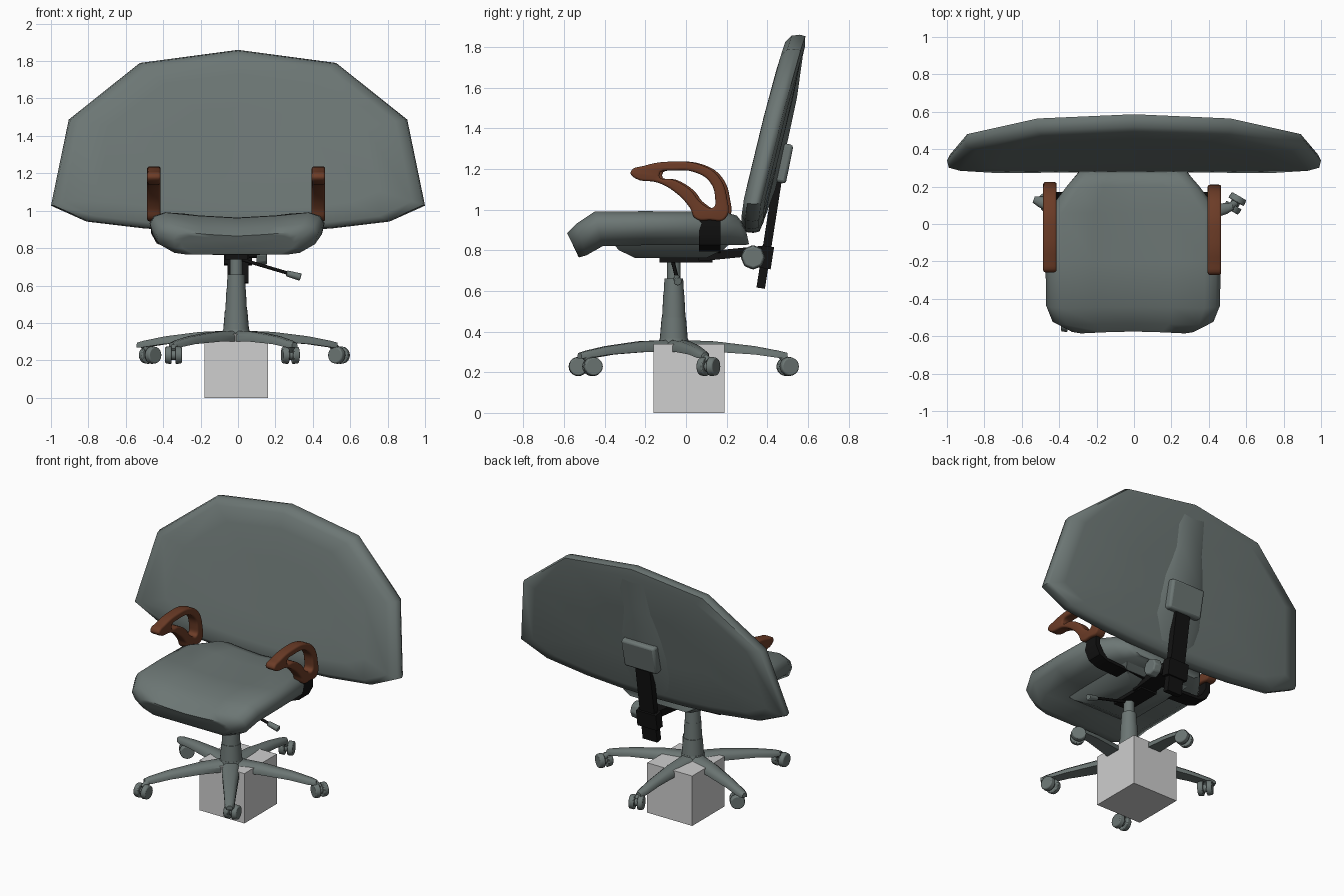
import bpy, bmesh, math
from mathutils import Matrix, Vector

if "Cube" in bpy.data.objects:
    bpy.data.objects.remove(bpy.data.objects["Cube"])

CX, CY = -0.01, -0.06          # axis of the swivel column


def material(name, rgb):
    m = bpy.data.materials.new(name)
    m.diffuse_color = (*rgb, 1)
    m.use_nodes = True
    m.node_tree.nodes["Principled BSDF"].inputs["Base Color"].default_value = m.diffuse_color
    return m


GREY = material("slate grey", (0.15, 0.182, 0.175))
BLACK = material("black", (0.006, 0.006, 0.006))
BROWN = material("brown wood", (0.15, 0.045, 0.02))
PALE = material("pale grey", (0.62, 0.62, 0.62))


def finish(name, bm, mat, angle=40, bevel=0.0):
    bmesh.ops.recalc_face_normals(bm, faces=bm.faces)
    me = bpy.data.meshes.new(name)
    bm.to_mesh(me)
    bm.free()
    ob = bpy.data.objects.new(name, me)
    bpy.context.collection.objects.link(ob)
    me.materials.append(mat)
    if bevel:
        b = ob.modifiers.new("bevel", 'BEVEL')
        b.width, b.segments = bevel, 2
    bpy.ops.object.select_all(action='DESELECT')
    ob.select_set(True)
    bpy.context.view_layer.objects.active = ob
    bpy.ops.object.shade_smooth_by_angle(angle=math.radians(angle))
    return ob


def loft(name, rings, mat, angle=40, bevel=0.0):
    bm = bmesh.new()
    rows = [[bm.verts.new(p) for p in r] for r in rings]
    n = len(rows[0])
    for a, b in zip(rows, rows[1:]):
        for i in range(n):
            j = (i + 1) % n
            bm.faces.new((a[i], a[j], b[j], b[i]))
    bm.faces.new(rows[0])
    bm.faces.new(rows[-1])
    return finish(name, bm, mat, angle, bevel)


def box(name, centre, size, mat, tilt=0.0, bevel=0.0):
    bm = bmesh.new()
    bmesh.ops.create_cube(bm, size=1, matrix=Matrix.Translation(centre)
                          @ Matrix.Rotation(-tilt, 4, 'X') @ Matrix.Diagonal((*size, 1)))
    return finish(name, bm, mat, 40, bevel)


def rod(name, a, b, r1, r2, mat, sides=20, bevel=0.0):
    a, b = Vector(a), Vector(b)
    d = b - a
    bm = bmesh.new()
    bmesh.ops.create_cone(bm, cap_ends=True, segments=sides, radius1=r1, radius2=r2, depth=d.length,
                          matrix=Matrix.Translation((a + b) / 2) @ d.to_track_quat('Z', 'Y').to_matrix().to_4x4())
    return finish(name, bm, mat, 40, bevel)


# Pedestal block under the base
box("pedestal_block", (-0.01, 0.015, 0.17), (0.34, 0.35, 0.34), PALE)

# Five-armed base with twin-wheel casters
rod("base_hub", (CX, CY, 0.30), (CX, CY, 0.365), 0.085, 0.07, GREY)
casters = [(0.28, -0.46, 10), (0.54, 0.11, 60), (0.02, 0.50, 20), (-0.47, 0.12, 130), (-0.345, -0.53, 0)]
leg_sections = [(0, .06, .36, .30), (.2, .05, .352, .30), (.4, .037, .328, .287),
                (.52, .03, .305, .27), (.56, .018, .295, .268)]
for k, (wx, wy, axis) in enumerate(casters):
    turn = Matrix.Translation((CX, CY, 0)) @ Matrix.Rotation(math.radians(-56 + 72 * k), 4, 'Z')
    rings = [[turn @ Vector(p) for p in
              ((r, -w, zb), (r, -w, zb + .6 * (zt - zb)), (r, -w * .5, zt),
               (r, w * .5, zt), (r, w, zb + .6 * (zt - zb)), (r, w, zb))]
             for r, w, zt, zb in leg_sections]
    loft(f"base_leg_{k}", rings, GREY, 50)
    t = math.radians(axis)
    d = Vector((math.cos(t), math.sin(t), 0))
    c = Vector((wx, wy, 0.228))
    for s in (-1, 1):
        rod(f"caster_wheel_{k}_{s}", c + d * s * .01, c + d * s * .045, .048, .044, GREY, 20, .006)
    rod(f"caster_axle_{k}", c - d * .02, c + d * .02, .025, .025, GREY, 12)
    tip = turn @ Vector((.53, 0, .285))
    rod(f"caster_stem_{k}", (c + Vector((0, 0, .02))), tip, .02, .02, GREY, 12)

# Telescopic column
for i, (z0, z1, r0, r1) in enumerate([(.35, .47, .07, .06), (.46, .58, .058, .052),
                                      (.57, .66, .051, .046), (.65, .80, .034, .032)]):
    rod(f"column_stage_{i}", (CX, CY, z0), (CX, CY, z1), r0, r1, GREY, 24)


# Seat cushion with drooping front edge and dished top
def seat_ring(yt, yb, w, zt, zb):
    half = [(.78, 0), (.97, .3), (1, .65), (.95, .88), (.82, 1), (.45, .9), (0, .83)]
    prof = half + [(-u, v) for u, v in half[-2::-1]]
    return [(CX + .005 + u * w, yb + (yt - yb) * v, zb + (zt - zb) * v) for u, v in prof]


loft("seat", [seat_ring(*s) for s in [
    (-.575, -.53, .30, .865, .77), (-.585, -.525, .34, .885, .765), (-.54, -.49, .43, .93, .775),
    (-.45, -.41, .465, .99, .82), (-.2, -.2, .468, .992, .825), (.06, .06, .462, .99, .825),
    (.20, .22, .35, .985, .825), (.25, .29, .30, .97, .825), (.29, .31, .27, .92, .83)]], GREY, 60)

# Pan under the seat
loft("seat_pan", [[(CX + sx * w, y0 if sy < 0 else y1, z) for sx, sy in ((-1, -1), (1, -1), (1, 1), (-1, 1))]
                  for w, y0, y1, z in ((.25, -.36, .22, .835), (.22, -.33, .18, .80), (.12, -.25, .10, .762))],
     GREY, 30)

# Backrest: wide faceted outline, leaned back and slightly wrapped forward
right = [(0, 1.86), (.525, 1.79), (.905, 1.487), (1, 1.027), (.81, .942), (.5, .905), (.25, .89)]
outline = right + [(0, .885)] + [(-x, z) for x, z in right[:0:-1]]


def back_y(x, z):
    return .275 + .235 * (z - .9) - .025 * x * x


def back_ring(s, off):
    pts = [(x * s, 1.35 + (z - 1.35) * s) for x, z in outline]
    return [(x, back_y(x, z) + off, z) for x, z in pts]


loft("backrest", [back_ring(.4, -.012), back_ring(.75, -.012), back_ring(.93, -.004), back_ring(.99, .02),
                  back_ring(1, .06), back_ring(.985, .088), back_ring(.88, .098), back_ring(.4, .1)], GREY, 60)

# Raised spine on the rear of the backrest
loft("back_spine", [[(sx * w * f, back_y(0, z) + o, z) for sx, f, o in
                     ((-1, 1, .085), (-1, .6, d), (1, .6, d), (1, 1, .085))]
                    for w, z, d in ((.16, .93, .095), (.2, 1.1, .118), (.17, 1.35, .122),
                                    (.12, 1.55, .118), (.13, 1.78, .096))], GREY, 60)

# Back support: bracket, upright bar, clamp and spine carrier
box("back_bracket", (0, .468, 1.23), (.25, .085, .195), GREY, .2, .015)
box("back_upright", (0, .412, .90), (.11, .042, .58), BLACK, .155)
box("upright_clamp", (0, .395, .765), (.15, .06, .11), BLACK, .155)
box("support_arm", (0, .235, .785), (.12, .35, .045), BLACK, -.1)
box("tilt_mechanism", (CX, .0, .775), (.12, .26, .07), BLACK)

# Adjustment knob and lever
rod("knob_shaft", (0, .33, .765), (.13, .33, .765), .018, .018, BLACK, 12)
rod("knob", (.10, .33, .765), (.155, .33, .765), .062, .055, GREY, 8, .008)
rod("lever", (.0, -.065, .745), (.27, -.045, .665), .009, .009, BLACK, 10)
rod("lever_grip", (.26, -.045, .665), (.335, -.04, .645), .016, .02, GREY, 12, .004)

# Armrests: looped wooden pads on black straps
OUTER = [(-.265, 1.185), (-.2, 1.215), (-.06, 1.236), (.08, 1.22), (.165, 1.165), (.208, 1.06), (.2, .955),
         (.125, .948), (.055, .955), (.025, 1.01), (-.04, 1.08), (-.13, 1.132), (-.245, 1.155)]
HOLE = [(-.125, 1.168), (-.04, 1.192), (.06, 1.18), (.125, 1.135), (.15, 1.06), (.14, 1.01),
        (.085, 1.03), (.03, 1.095), (-.05, 1.145)]
for side, s in (("left", -1), ("right", 1)):
    cu = bpy.data.curves.new("arm_outline", 'CURVE')
    cu.dimensions, cu.fill_mode, cu.resolution_u = '2D', 'BOTH', 5
    cu.extrude, cu.bevel_depth, cu.offset, cu.bevel_resolution = .024, .012, -.012, 2
    for pts in (OUTER, HOLE):
        sp = cu.splines.new('BEZIER')
        sp.bezier_points.add(len(pts) - 1)
        sp.use_cyclic_u = True
        for bp, p in zip(sp.bezier_points, pts):
            bp.co = (*p, 0)
            bp.handle_left_type = bp.handle_right_type = 'AUTO'
    tmp = bpy.data.objects.new("arm_curve", cu)
    bpy.context.collection.objects.link(tmp)
    bpy.context.view_layer.update()
    dg = bpy.context.evaluated_depsgraph_get()
    me = bpy.data.meshes.new_from_object(tmp.evaluated_get(dg))
    bm = bmesh.new()
    bm.from_mesh(me)
    bpy.data.objects.remove(tmp)
    bmesh.ops.remove_doubles(bm, verts=bm.verts, dist=1e-4)
    # curve x, y, z become world y, z, x
    bm.transform(Matrix(((0, 0, 1, CX + s * .44), (1, 0, 0, -.007 * s), (0, 1, 0, 0), (0, 0, 0, 1))))
    finish(f"armrest_{side}", bm, BROWN, 45)
    path = [(.455, .955, .03), (.455, .88, .03), (.425, .825, .03), (.36, .80, .025), (.03, .785, .02)]
    rings = [[(CX + s * (x - (t if z > .81 else 0)), y, z + (0 if z > .9 else t * .8)) if inner
              else (CX + s * x, y, z) for y, inner in ((.065, 0), (.17, 0), (.17, 1), (.065, 1))]
             for x, z, t in path]
    loft(f"arm_strap_{side}", rings, BLACK, 40)
